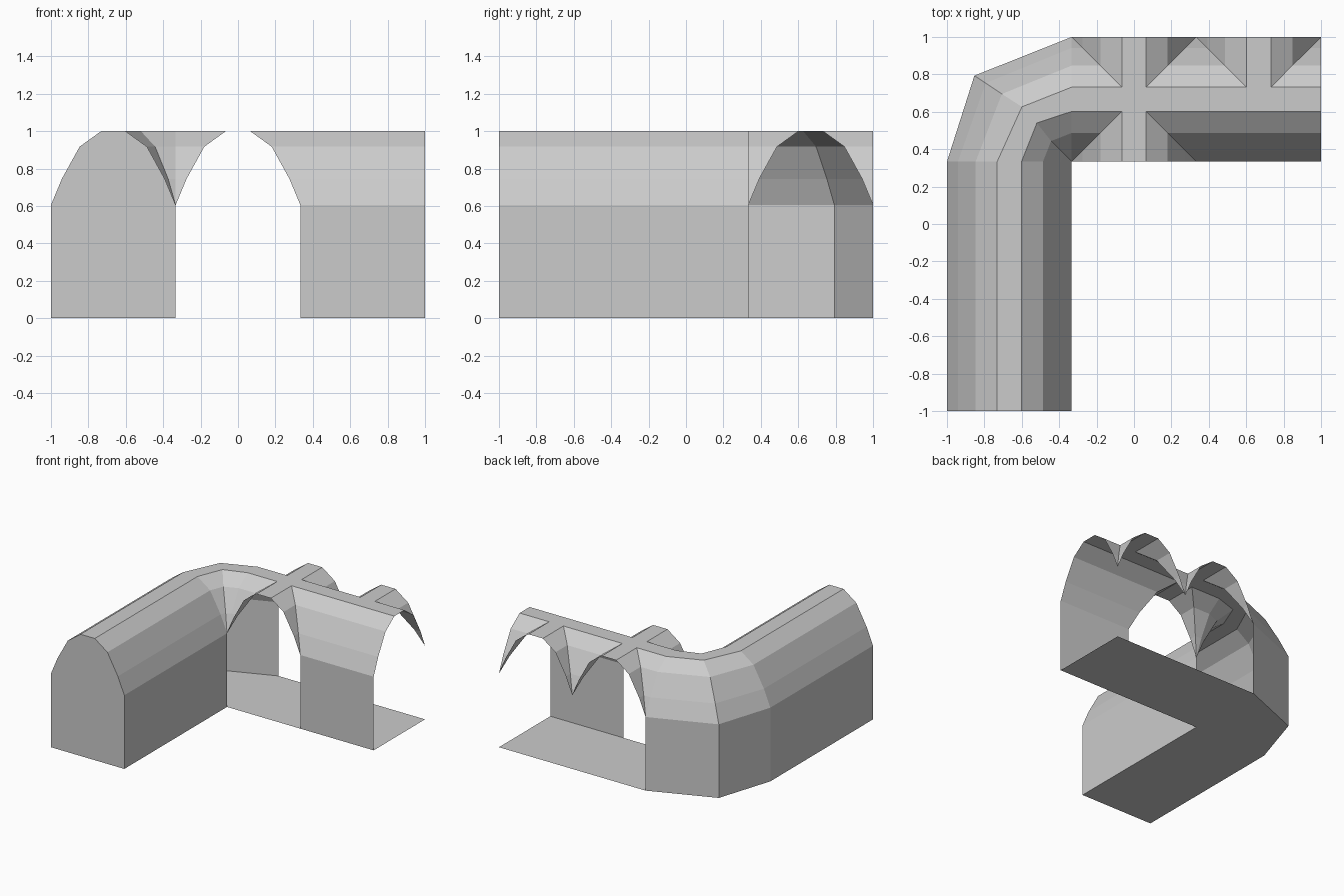
import bpy
from mathutils import Vector

cube = bpy.data.objects.get("Cube")
if cube:
    bpy.data.objects.remove(cube, do_unlink=True)

T = 1 / 3                       # half the width of a tile
STEPS = [(0.065, 1.0), (0.18, 0.917), (0.275, 0.745), (T, 0.605)]
PROFILE = [(-o, z) for o, z in reversed(STEPS)] + STEPS
UP = (0, 0, 1)

stone = bpy.data.materials.new("grey stone")
stone.use_nodes = True
GREY = (0.6, 0.6, 0.6, 1)
stone.diffuse_color = GREY
stone.node_tree.nodes["Principled BSDF"].inputs["Base Color"].default_value = GREY


class Shell:
    """Collects flat panels, each turned toward an outward hint."""

    def __init__(self, name):
        self.name, self.verts, self.faces, self.index = name, [], [], {}

    def panel(self, points, out):
        points = [Vector(p) for p in points]
        normal = Vector()
        for a, b in zip(points, points[1:] + points[:1]):
            normal += a.cross(b)
        if normal.dot(Vector(out)) < 0:
            points.reverse()
        face = []
        for p in points:
            key = tuple(round(c, 4) for c in p)
            if key not in self.index:
                self.index[key] = len(self.verts)
                self.verts.append(key)
            face.append(self.index[key])
        self.faces.append(face)

    def loft(self, first, second):
        for i in range(len(first) - 1):
            self.panel([first[i], second[i], second[i + 1], first[i + 1]], UP)

    def wall(self, a, b, out):
        top = STEPS[-1][1]
        self.panel([(*a, 0), (*b, 0), (*b, top), (*a, top)], out)

    def floor(self, outline):
        self.panel([(x, y, 0) for x, y in outline], UP)

    def finish(self):
        mesh = bpy.data.meshes.new(self.name)
        mesh.from_pydata(self.verts, [], self.faces)
        mesh.materials.append(stone)
        obj = bpy.data.objects.new(self.name, mesh)
        bpy.context.collection.objects.link(obj)


# Straight hall with a closed end
hall = Shell("straight_hall")
section = {y: [(-2 * T + o, y, z) for o, z in PROFILE] for y in (-1, T)}
hall.loft(section[-1], section[T])
hall.wall((-1, -1), (-1, T), (-1, 0, 0))
hall.wall((-T, -1), (-T, T), (1, 0, 0))
hall.floor([(-1, -1), (-T, -1), (-T, T), (-1, T)])
hall.panel([(-1, -1, 0), *section[-1], (-T, -1, 0)], (0, -1, 0))
hall.finish()

# Curved corner, swept about its inner post
corner = Shell("corner")
bend = [(0, 0), (0.04, 0.04), (0.11, 0.11), (0.186, 0.207),
        (0.266, 0.293), (0.373, 0.362), (0.46, 0.42), (0.52, 0.46)]
start = [(-T - (o + T), T, z) for o, z in PROFILE]
middle = [(-T - x, T + y, z) for (x, y), (o, z) in zip(bend, PROFILE)]
end = [(-T, T + o + T, z) for o, z in PROFILE]
corner.loft(start, middle)
corner.loft(middle, end)
elbow = middle[-1][:2]
corner.wall((-1, T), elbow, (-1, 0.3, 0))
corner.wall(elbow, (-T, 1), (-0.3, 1, 0))
corner.floor([(-T, T), (-T, 1), elbow, (-1, T)])
corner.finish()


def vault_tile(name, cx, cy, closed=()):
    """Cross vault with open arches, or a plain barrel side where closed."""
    tile = Shell(name)
    crown = STEPS[0][0]
    tile.panel([(cx + sx * crown, cy + sy * crown, 1)
                for sx, sy in ((-1, -1), (1, -1), (1, 1), (-1, 1))], UP)
    for d in ((1, 0), (0, 1), (-1, 0), (0, -1)):
        def at(along, across, z):
            return (cx + d[0] * along - d[1] * across,
                    cy + d[1] * along + d[0] * across, z)
        if d in closed:
            tile.loft([at(o, -o, z) for o, z in STEPS],
                      [at(o, o, z) for o, z in STEPS])
            tile.wall(at(T, -T, 0)[:2], at(T, T, 0)[:2], (*d, 0))
        else:
            groin = [at(abs(o), o, z) for o, z in PROFILE]
            arch = [at(T, o, z) for o, z in PROFILE]
            for i in range(len(PROFILE) - 1):
                points = [groin[i], arch[i], arch[i + 1], groin[i + 1]]
                tile.panel(list(dict.fromkeys(points)), UP)
    tile.floor([(cx - T, cy - T), (cx + T, cy - T), (cx + T, cy + T), (cx - T, cy + T)])
    tile.finish()


# Four-way crossing and the junction with a walled front
vault_tile("crossing", 0, 2 * T)
vault_tile("three_way_junction", 2 * T, 2 * T, closed=((0, -1),))
